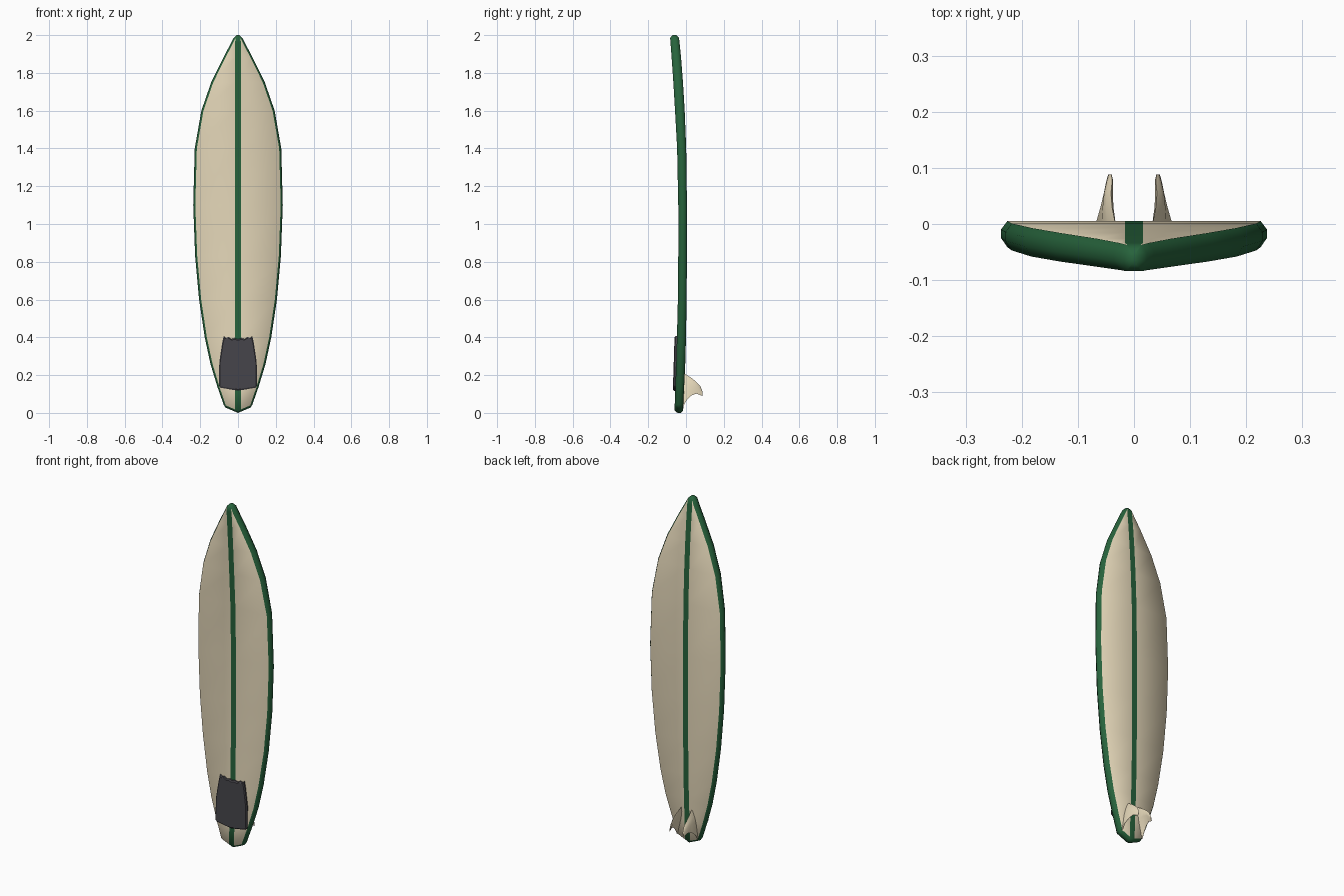
import bpy, bmesh

if "Cube" in bpy.data.objects:
    bpy.data.objects.remove(bpy.data.objects["Cube"])

def material(name, rgb):
    m = bpy.data.materials.new(name)
    m.diffuse_color = (*rgb, 1)
    m.use_nodes = True
    m.node_tree.nodes["Principled BSDF"].inputs["Base Color"].default_value = m.diffuse_color
    return m

CREAM = material("cream", (0.79, 0.69, 0.49))
GREEN = material("dark green", (0.020, 0.125, 0.045))
GREY = material("slate grey", (0.060, 0.058, 0.068))

def finish(bm, name, mats, angle=0.7):
    bmesh.ops.recalc_face_normals(bm, faces=bm.faces)
    me = bpy.data.meshes.new(name)
    bm.to_mesh(me)
    bm.free()
    ob = bpy.data.objects.new(name, me)
    bpy.context.collection.objects.link(ob)
    for m in mats:
        me.materials.append(m)
    bpy.ops.object.select_all(action='DESELECT')
    ob.select_set(True)
    bpy.context.view_layer.objects.active = ob
    bpy.ops.object.shade_smooth_by_angle(angle=angle)
    return ob

def loft(bm, rings):
    """Skin between equal-length rings and cap both ends."""
    vs = [[bm.verts.new(p) for p in r] for r in rings]
    n = len(vs[0])
    quads = []
    for k, (a, b) in enumerate(zip(vs, vs[1:])):
        for i in range(n):
            j = (i + 1) % n
            quads.append((k, i, bm.faces.new((a[i], a[j], b[j], b[i]))))
    caps = [bm.faces.new(vs[0]), bm.faces.new(vs[-1])]
    return quads, caps

# Board: z, half width, deck y, bottom y, tail V slope
STATIONS = [
    (0.000, 0.068, -0.045, -0.028, 0.43),
    (0.012, 0.076, -0.060, -0.015, 0.42),
    (0.130, 0.110, -0.056, -0.010, 0.10),
    (0.260, 0.146, -0.052, -0.004, 0),
    (0.400, 0.176, -0.048, 0.000, 0),
    (0.600, 0.206, -0.043, 0.003, 0),
    (0.830, 0.227, -0.041, 0.005, 0),
    (1.100, 0.237, -0.041, 0.005, 0),
    (1.400, 0.229, -0.047, 0.001, 0),
    (1.600, 0.194, -0.058, -0.007, 0),
    (1.750, 0.142, -0.067, -0.016, 0),
    (1.880, 0.078, -0.076, -0.026, 0),
    (1.960, 0.036, -0.082, -0.034, 0),
    (1.985, 0.023, -0.084, -0.037, 0),
    (2.000, 0.008, -0.072, -0.050, 0)]

def section(z, w, yf, yb, slope):
    t = yb - yf
    e = max(w - 0.011, w * 0.6)
    s = min(0.016, e * 0.9)
    half = [(s, yf), (e, yf), (w, yf + 0.35 * t), (w, yf + 0.68 * t), (e, yb), (s, yb)]
    # middle points keep the tail V sharp
    pts = half + [(0, yb)] + [(-x, y) for x, y in reversed(half)] + [(0, yf)]
    return [(x, y, z + slope * abs(x)) for x, y in pts]

bm = bmesh.new()
quads, caps = loft(bm, [section(*s) for s in STATIONS])
for k, i, f in quads:
    on_panel = i in (0, 4, 7, 11)          # deck and bottom between stringer and rail
    f.material_index = 0 if on_panel and 0 < k < len(STATIONS) - 2 else 1
for f in caps:
    f.material_index = 1
bmesh.ops.triangulate(bm, faces=caps)
finish(bm, "surfboard", [CREAM, GREEN], 1.15)

def deck_y(z):
    for a, b in zip(STATIONS, STATIONS[1:]):
        if a[0] <= z <= b[0]:
            return a[2] + (b[2] - a[2]) * (z - a[0]) / (b[0] - a[0])
    return STATIONS[-1][2]

# Tail pad with a notched top edge
half = [(0.092, 0.133), (0.101, 0.143), (0.099, 0.270), (0.084, 0.370), (0.076, 0.406),
        (0.064, 0.396), (0.052, 0.402), (0.036, 0.391), (0.018, 0.396)]
outline = [(0, 0.117)] + half + [(0, 0.390)] + [(-x, z) for x, z in reversed(half)]

def pad_ring(lift, scale):
    return [(x * scale, deck_y(z) - lift, 0.265 + (z - 0.265) * scale) for x, z in outline]

bm = bmesh.new()
quads, caps = loft(bm, [pad_ring(-0.006, 1), pad_ring(0.008, 1), pad_ring(0.013, 0.95)])
bmesh.ops.triangulate(bm, faces=caps)
finish(bm, "tail_pad", [GREY], 0.5)

# Twin fins: y height, leading z, trailing z, centre x, toe-in, half thickness
FIN = [(-0.015, 0.212, 0.035, 0.050, 0.017, 0.009),
       (0.005, 0.200, 0.070, 0.050, 0.016, 0.009),
       (0.030, 0.184, 0.093, 0.049, 0.010, 0.008),
       (0.055, 0.164, 0.102, 0.047, 0.006, 0.007),
       (0.076, 0.142, 0.094, 0.044, 0.005, 0.005),
       (0.088, 0.112, 0.089, 0.043, 0.003, 0.002)]

def fin_ring(side, y, lead, trail, cx, toe, th):
    pts = []
    for u, v in ((0, 0), (0.2, 0.8), (0.45, 1), (1, 0.1), (1, -0.1), (0.45, -1), (0.2, -0.8)):
        pts.append((side * (cx + toe * (2 * u - 1) + th * v), y, lead + (trail - lead) * u))
    return pts

for side, label in ((-1, "left_fin"), (1, "right_fin")):
    bm = bmesh.new()
    loft(bm, [fin_ring(side, *row) for row in FIN])
    finish(bm, label, [CREAM], 0.9)
